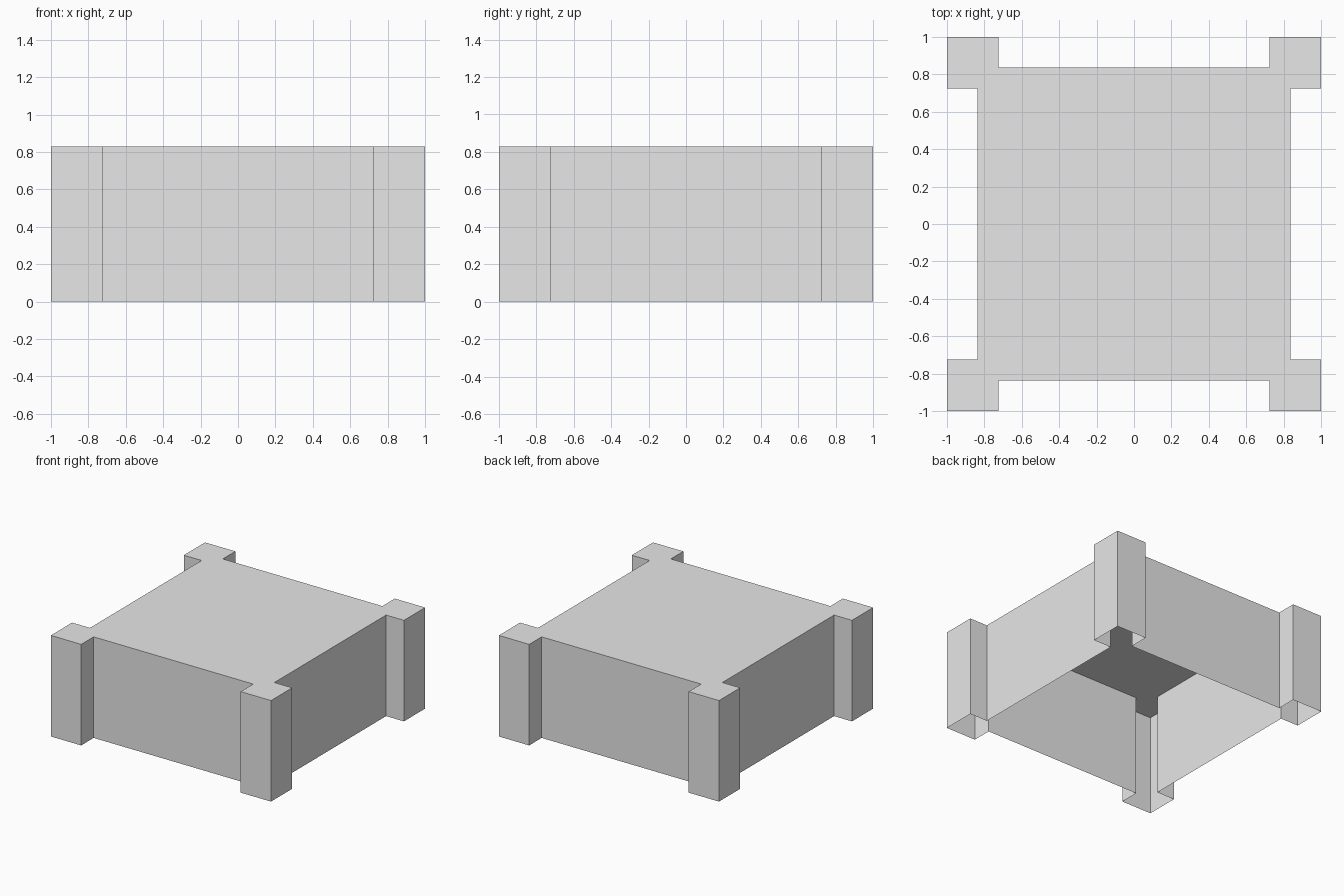
import bpy
import bmesh

cube = bpy.data.objects.get("Cube")
if cube:
    bpy.data.objects.remove(cube, do_unlink=True)

HEIGHT = 0.83
OUTER = 1.0    # outer faces of the corner posts
WALL = 0.838   # recessed walls
POST = 0.725   # inner edges of the posts

# Plain grey material
grey = bpy.data.materials.new("plain grey")
grey.use_nodes = True
colour = (0.8, 0.8, 0.8, 1.0)
grey.diffuse_color = colour
grey.node_tree.nodes["Principled BSDF"].inputs["Base Color"].default_value = colour

# Outline: one corner post, turned a quarter for each corner
corner = [(WALL, POST), (OUTER, POST), (OUTER, OUTER), (POST, OUTER), (POST, WALL)]
outline = []
for turn in range(4):
    outline += corner
    corner = [(-y, x) for x, y in corner]

# Thin shell: top sheet with walls dropped to the ground, open below
bm = bmesh.new()
top = [bm.verts.new((x, y, HEIGHT)) for x, y in outline]
base = [bm.verts.new((x, y, 0)) for x, y in outline]
bm.faces.new(top)
for i in range(len(top)):
    j = (i + 1) % len(top)
    bm.faces.new((base[i], base[j], top[j], top[i]))

mesh = bpy.data.meshes.new("post_cornered_shell")
bm.to_mesh(mesh)
bm.free()
mesh.materials.append(grey)
shell = bpy.data.objects.new("post_cornered_shell", mesh)
bpy.context.collection.objects.link(shell)
